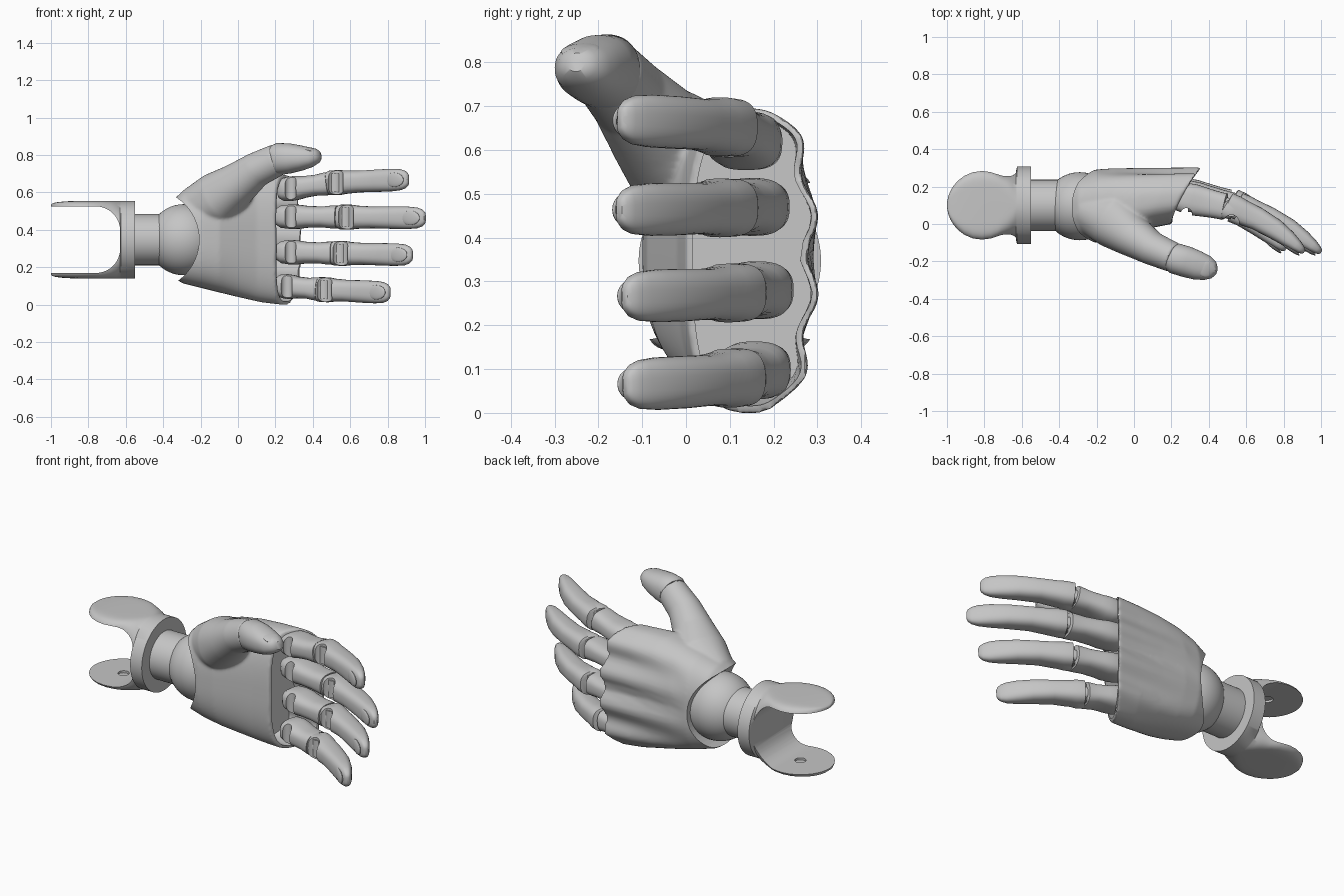
import bpy, bmesh, math
from mathutils import Vector

if "Cube" in bpy.data.objects:
    bpy.data.objects.remove(bpy.data.objects["Cube"])

grey = bpy.data.materials.new("plain grey")
grey.use_nodes = True
grey.diffuse_color = (0.56, 0.56, 0.56, 1)
grey.node_tree.nodes["Principled BSDF"].inputs["Base Color"].default_value = grey.diffuse_color


def finish(ob, angle=40):
    """Colour a part and shade it smooth, keeping hard edges."""
    me = ob.data
    me.materials.clear()
    me.materials.append(grey)
    for p in me.polygons:
        p.use_smooth = True
        p.material_index = 0
    me.set_sharp_from_angle(angle=math.radians(angle))
    return ob


def make(name, bm):
    bmesh.ops.recalc_face_normals(bm, faces=bm.faces)
    me = bpy.data.meshes.new(name)
    bm.to_mesh(me)
    bm.free()
    ob = bpy.data.objects.new(name, me)
    bpy.context.collection.objects.link(ob)
    return finish(ob)


def loft(name, rings):
    """Skin a list of rings and cap both ends."""
    bm = bmesh.new()
    loops = [[bm.verts.new(p) for p in ring] for ring in rings]
    n = len(loops[0])
    for a, b in zip(loops, loops[1:]):
        for i in range(n):
            j = (i + 1) % n
            bm.faces.new((a[i], a[j], b[j], b[i]))
    bm.faces.new(loops[0])
    bm.faces.new(loops[-1])
    return make(name, bm)


def oval(i, n, e):
    a = 2 * math.pi * i / n
    c, s = math.cos(a), math.sin(a)
    return (math.copysign(abs(c) ** (2 / e), c), math.copysign(abs(s) ** (2 / e), s))


def tube(name, stations, n=40):
    """Stations are (x, y, z, depth radius, height radius, squareness)."""
    pts = [Vector(s[:3]) for s in stations]
    rings = []
    for k, s in enumerate(stations):
        t = (pts[min(k + 1, len(pts) - 1)] - pts[max(k - 1, 0)]).normalized()
        side = (Vector((0, 0, 1)) - t * t.z).normalized()
        nor = side.cross(t)
        ring = []
        for i in range(n):
            u, v = oval(i, n, s[5])
            ring.append(pts[k] + nor * (u * s[3]) + side * (v * s[4]))
        rings.append(ring)
    return loft(name, rings)


def cylinder(name, loc, r, depth, axis="Z"):
    rot = {"X": (0, math.pi / 2, 0), "Y": (math.pi / 2, 0, 0), "Z": (0, 0, 0)}[axis]
    bpy.ops.mesh.primitive_cylinder_add(vertices=64, radius=r, depth=depth, location=loc, rotation=rot)
    ob = bpy.context.object
    ob.name = name
    return finish(ob)


def ellipsoid(name, loc, scale, rot=(0, 0, 0)):
    bpy.ops.mesh.primitive_uv_sphere_add(segments=40, ring_count=24, radius=1, location=loc, rotation=rot)
    ob = bpy.context.object
    ob.name = name
    ob.scale = scale
    return finish(ob)


def boolean(ob, other, op):
    m = ob.modifiers.new(op, "BOOLEAN")
    m.operation = op
    m.solver = "EXACT"
    m.object = other


def bake(ob, helpers):
    """Apply the modifiers and discard the helper shapes."""
    dg = bpy.context.evaluated_depsgraph_get()
    me = bpy.data.meshes.new_from_object(ob.evaluated_get(dg))
    ob.modifiers.clear()
    ob.data = me
    for h in helpers:
        bpy.data.objects.remove(h)
    finish(ob)


# Forearm bracket: two domed round tongues running into a ring
cy, cz, reach = 0.1, 0.347, 0.187
stations = []
for deg in (178, 172, 164, 155, 145, 133, 120, 105, 90, 75, 64):
    a = math.radians(deg)
    rise = math.sin(a) ** 0.6 if deg > 90 else 1
    stations.append((-0.813 + reach * math.cos(a), cy, cz, reach * 1.04 * math.sin(a),
                     0.181 + 0.027 * rise, 7))
for x, half, e in ((-0.71, 0.168, 6), (-0.68, 0.165, 4.5), (-0.65, 0.168, 3.2),
                   (-0.632, 0.18, 2.3), (-0.625, 0.208, 2), (-0.55, 0.208, 2)):
    stations.append((x, cy, cz, half, 0.208, e))
bracket = tube("forearm_bracket", stations, 120)
bm = bmesh.new()
bmesh.ops.create_cube(bm, size=1)
for v in bm.verts:
    v.co = Vector((-0.98 + v.co.x * 0.7, cy + v.co.y, cz + v.co.z * 0.356))
edges = [e for e in bm.edges if abs(e.verts[0].co.y - e.verts[1].co.y) > 0.5]
bmesh.ops.bevel(bm, geom=edges, offset=0.13, segments=10, profile=0.5, affect="EDGES")
slot = make("slot_cutter", bm)
pin = cylinder("recess_cutter", (-0.813, cy, cz), 0.03, 0.38)
boolean(bracket, slot, "DIFFERENCE")
boolean(bracket, pin, "DIFFERENCE")
bake(bracket, [slot, pin])

# Wrist
cylinder("wrist_post", (-0.48, cy, cz), 0.137, 0.16, "X")
ellipsoid("wrist_ball", (-0.29, 0.095, cz), (0.19, 0.182, 0.19))


# Palm shell: swept body with knuckle ridges and a slanted opening
def palm_ring(x, lo, hi, front, back, inset=0.0):
    k = max(0, min(1, (x + 0.1) / 0.3))
    ridge = 0.015 * max(0, min(1, (x + 0.22) / 0.35))
    ring = []
    for i in range(96):
        u, v = oval(i, 96, 2.7)
        y = (front + back) / 2 + u * ((back - front) / 2 - inset)
        z = (lo + hi) / 2 + v * ((hi - lo) / 2 - inset)
        if u > 0:
            y += ridge * min(1, u * 1.5) * math.cos(2 * math.pi * (z - 0.09) / 0.18)
        ring.append(Vector((x + 0.15 * k * (max(y, 0) / 0.29) ** 1.5, y, z)))
    return ring


sections = [(-0.35, 0.15, 0.56, -0.03, 0.21), (-0.3, 0.115, 0.6, -0.08, 0.262),
            (-0.2, 0.09, 0.64, -0.1, 0.292), (-0.1, 0.065, 0.67, -0.09, 0.295),
            (0, 0.038, 0.69, -0.055, 0.292), (0.1, 0.012, 0.695, -0.02, 0.29),
            (0.2, -0.002, 0.695, 0, 0.29)]
palm = loft("palm_shell", [palm_ring(*s) for s in sections])
thumb_root = tube("thumb_root", [(-0.24, 0.07, 0.49, 0.12, 0.13, 2), (-0.1, 0.018, 0.568, 0.152, 0.145, 2.2),
                                 (0, -0.07, 0.647, 0.112, 0.114, 2.1), (0.1, -0.132, 0.722, 0.09, 0.094, 2),
                                 (0.217, -0.182, 0.778, 0.08, 0.086, 2)])
bore = [(0.08, 0.018, 0.69, -0.015, 0.29), (0.2, 0, 0.694, 0, 0.29), (0.36, 0, 0.694, 0, 0.29)]
hollow = loft("hollow_cutter", [palm_ring(*s, inset=0.016) for s in bore])
cuff = cylinder("cuff_cutter", (-0.478, 0, cz), 0.27, 2, "Y")
boolean(palm, thumb_root, "UNION")
remesh = palm.modifiers.new("blend", "REMESH")
remesh.mode = "VOXEL"
remesh.voxel_size = 0.008
smooth = palm.modifiers.new("soften", "SMOOTH")
smooth.factor = 0.5
smooth.iterations = 8
boolean(palm, hollow, "DIFFERENCE")
boolean(palm, cuff, "DIFFERENCE")
bake(palm, [thumb_root, hollow, cuff])

# Thumb tip with its nail
tube("thumb_tip", [(0.205, -0.178, 0.775, 0.074, 0.08, 2.2), (0.216, -0.183, 0.778, 0.082, 0.086, 2.2),
                   (0.28, -0.202, 0.782, 0.083, 0.08, 2.2), (0.34, -0.222, 0.784, 0.077, 0.067, 2.3),
                   (0.39, -0.236, 0.788, 0.066, 0.053, 2.3), (0.425, -0.246, 0.796, 0.046, 0.038, 2.2),
                   (0.44, -0.25, 0.8, 0.022, 0.022, 2)])
ellipsoid("thumb_nail", (0.385, -0.24, 0.828), (0.045, 0.045, 0.012), (0, 0.25, -0.4))


# Fingers: inner link with a broad root and a tongue, hinge, curved tip with pad
def finger(name, base, joint, tip):
    base, joint, tip = Vector(base), Vector(joint), Vector(tip)

    def station(a, b, f, depth, height, bow=0.0):
        p = a.lerp(b, f)
        p.y += bow * math.sin(math.pi * max(f, 0))
        return (*p, depth, height, 2.7)

    link = ((-0.2, 0.06, 0.045), (-0.12, 0.075, 0.06), (0.05, 0.082, 0.066), (0.2, 0.084, 0.064),
            (0.35, 0.08, 0.058), (0.6, 0.074, 0.056), (0.75, 0.072, 0.061), (0.86, 0.072, 0.062),
            (0.87, 0.052, 0.036), (1, 0.046, 0.036))
    inner = tube(name + "_link", [station(base, joint, *s) for s in link])
    cylinder(name + "_hinge", joint, 0.045, 0.1)
    ends = ((-0.07, 0.066, 0.06), (-0.055, 0.073, 0.066), (0.06, 0.075, 0.067), (0.15, 0.068, 0.062),
            (0.35, 0.062, 0.058), (0.6, 0.056, 0.06), (0.78, 0.045, 0.06), (0.89, 0.034, 0.056),
            (0.95, 0.025, 0.047), (0.985, 0.017, 0.034), (1, 0.008, 0.02))
    outer = tube(name + "_tip", [station(joint, tip, *s, bow=0.03) for s in ends])
    # Relief on the palm side of each joint
    notch = cylinder("notch_cutter", joint + Vector((0, -0.078, 0)), 0.042, 0.3)
    root_notch = cylinder("root_cutter", base + Vector((0.01, -0.085, 0)), 0.03, 0.3)
    boolean(outer, notch, "DIFFERENCE")
    bake(outer, [])
    boolean(inner, notch, "DIFFERENCE")
    boolean(inner, root_notch, "DIFFERENCE")
    bake(inner, [notch, root_notch])
    way = (tip - joint).normalized()
    pad = joint.lerp(tip, 0.84) + Vector((way.y, -way.x, 0)) * 0.024
    ellipsoid(name + "_pad", pad, (0.06, 0.01, 0.038), (0, 0, math.atan2(way.y, way.x) - 0.06))


finger("index", (0.27, 0.14, 0.618), (0.52, 0.085, 0.652), (0.91, -0.15, 0.67))
finger("middle", (0.27, 0.155, 0.47), (0.575, 0.085, 0.468), (1.0, -0.152, 0.463))
finger("ring", (0.27, 0.165, 0.28), (0.545, 0.105, 0.274), (0.93, -0.14, 0.265))
finger("little", (0.25, 0.16, 0.098), (0.46, 0.105, 0.08), (0.81, -0.138, 0.063))
